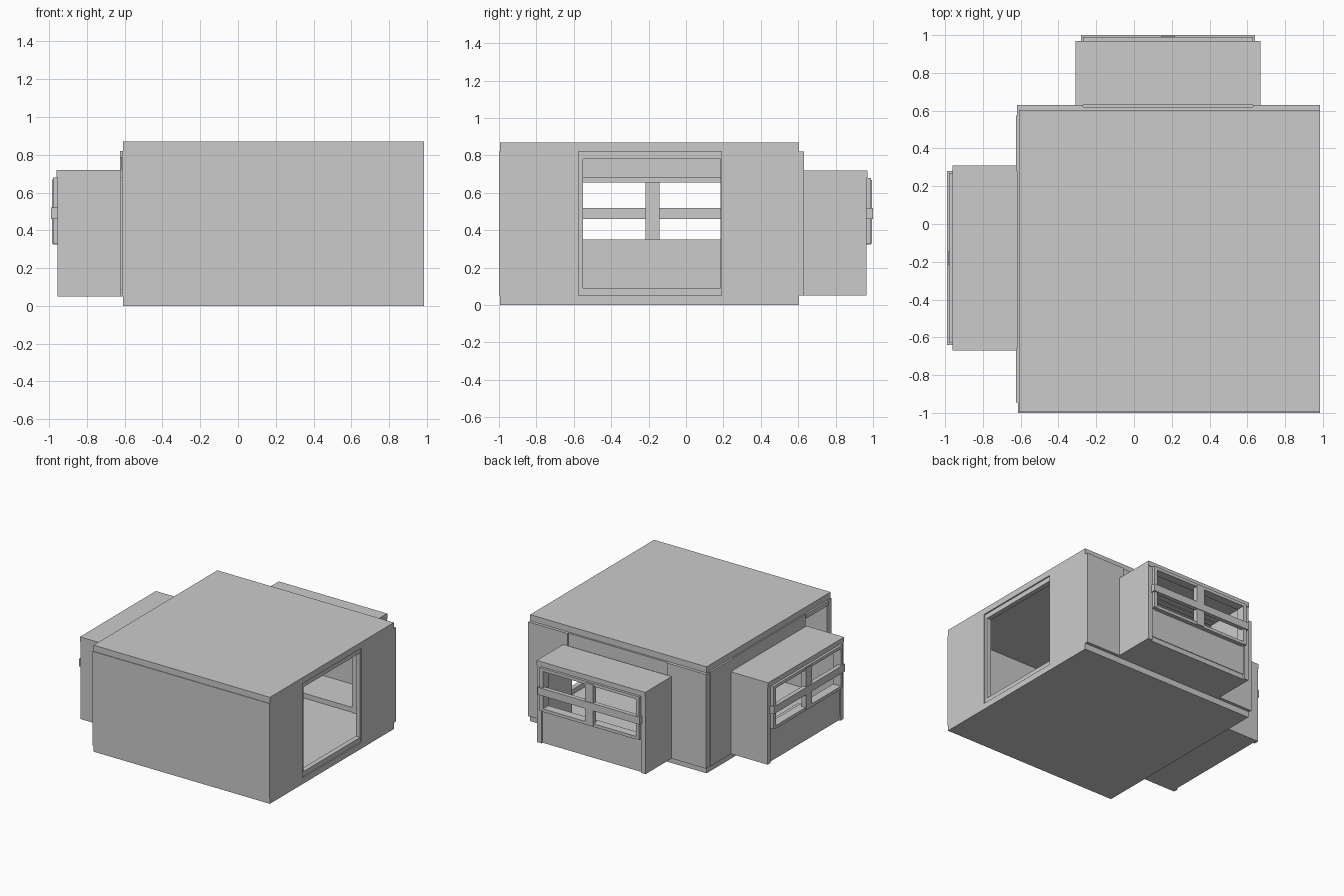
import bpy


def box(name, x0, x1, y0, y1, z0, z1):
    """Axis-aligned box from its limits."""
    bpy.ops.mesh.primitive_cube_add(size=1, location=((x0 + x1) / 2, (y0 + y1) / 2, (z0 + z1) / 2))
    ob = bpy.context.object
    ob.name = name
    ob.scale = (abs(x1 - x0), abs(y1 - y0), z1 - z0)
    bpy.ops.object.transform_apply(location=False, rotation=False, scale=True)
    return ob


def back(name, u0, u1, d0, d1, z0, z1):
    """Box on the back side: u runs along x, d outwards from the room."""
    return box("back_" + name, u0 + 0.18, u1 + 0.18, 0.63 + d0, 0.63 + d1, z0, z1)


def left(name, u0, u1, d0, d1, z0, z1):
    """Box on the left side: u runs along y, d outwards from the room."""
    return box("left_" + name, -0.62 - d1, -0.62 - d0, u0 - 0.18, u1 - 0.18, z0, z1)


# Floor and roof slabs
box("floor_slab", -0.61, 0.985, -0.995, 0.605, 0, 0.05)
box("roof_slab", -0.61, 0.985, -0.995, 0.605, 0.82, 0.87)

# Front wall
box("front_wall", -0.615, 0.935, -1.0, -0.945, 0.05, 0.82)

# Right wall around the doorway
box("right_wall_front", 0.935, 0.985, -1.0, -0.575, 0.05, 0.82)
box("right_wall_back", 0.935, 0.985, 0.19, 0.575, 0.05, 0.82)

# Door frame
box("door_jamb_front", 0.935, 0.975, -0.575, -0.55, 0.05, 0.82)
box("door_jamb_back", 0.935, 0.975, 0.185, 0.20, 0.05, 0.82)
box("door_head", 0.935, 0.975, -0.55, 0.185, 0.78, 0.82)
box("door_threshold", 0.935, 0.975, -0.55, 0.185, 0.05, 0.09)

# Back wall with an opening into the bay
box("back_wall_left", -0.62, -0.27, 0.575, 0.63, 0.05, 0.82)
box("back_wall_right", 0.63, 0.985, 0.575, 0.63, 0.05, 0.82)
box("back_lintel", -0.27, 0.63, 0.575, 0.62, 0.68, 0.82)

# Left wall with an opening into the bay
box("left_wall_back", -0.625, -0.575, 0.28, 0.575, 0.05, 0.82)
box("left_lintel", -0.62, -0.575, -0.66, 0.28, 0.68, 0.82)
box("left_beam", -0.625, -0.575, -0.945, -0.66, 0.785, 0.82)

# Two matching window bays
for part in (back, left):
    part("bay_floor", -0.45, 0.45, -0.05, 0.32, 0.05, 0.09)
    part("bay_roof", -0.49, 0.49, 0, 0.34, 0.68, 0.72)
    part("bay_panel", -0.45, 0.45, 0.285, 0.325, 0.09, 0.33)
    for s, side in ((-1, "a"), (1, "b")):
        u0, u1 = sorted((s * 0.45, s * 0.49))
        part("bay_side_" + side, u0, u1, 0, 0.335, 0.05, 0.68)
        # Window jambs
        u0, u1 = sorted((s * 0.42, s * 0.45))
        part("window_jamb_" + side, u0, u1, 0.29, 0.36, 0.33, 0.68)
    # Window sill, head and crossing bars
    part("window_sill", -0.42, 0.42, 0.29, 0.36, 0.325, 0.35)
    part("window_head", -0.42, 0.42, 0.29, 0.36, 0.655, 0.68)
    part("window_mullion", -0.037, 0.037, 0.325, 0.365, 0.33, 0.67)
    part("window_crossbar", -0.46, 0.46, 0.335, 0.37, 0.46, 0.52)
